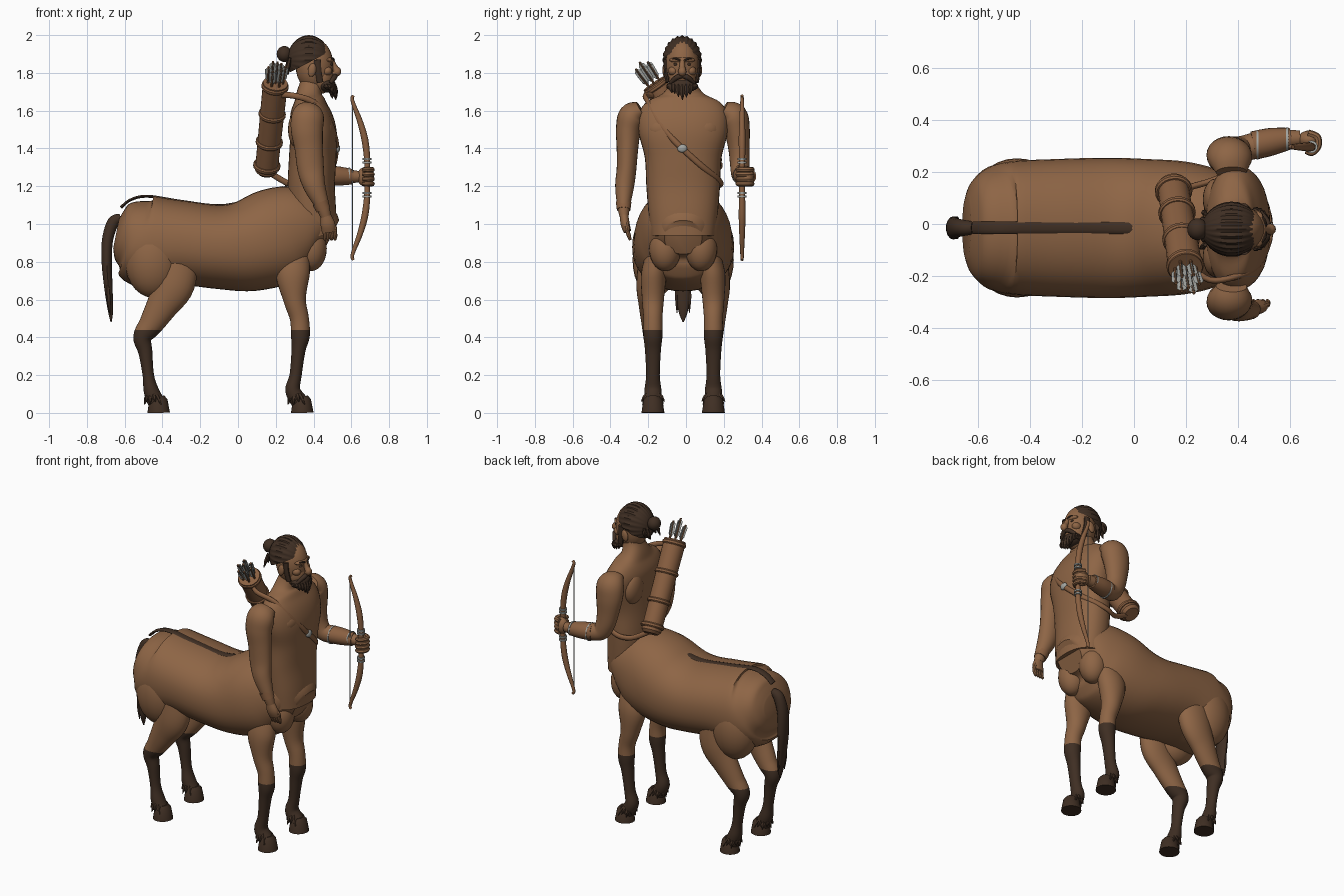
import bpy, bmesh, math, random
from mathutils import Vector, Matrix

random.seed(4)
if "Cube" in bpy.data.objects:
    bpy.data.objects.remove(bpy.data.objects["Cube"])
C = -0.015  # y of the body's middle plane
made = []


def material(name, rgb):
    m = bpy.data.materials.new(name)
    m.use_nodes = True
    m.diffuse_color = (*rgb, 1)
    m.node_tree.nodes["Principled BSDF"].inputs["Base Color"].default_value = (*rgb, 1)
    return m


SKIN = material("brown skin", (0.27, 0.13, 0.06))
DARK = material("dark hair", (0.05, 0.028, 0.017))
LEATHER = material("leather", (0.25, 0.115, 0.052))
METAL = material("grey metal", (0.36, 0.37, 0.35))


def finish(name, bm, *mats):
    bmesh.ops.recalc_face_normals(bm, faces=bm.faces)
    me = bpy.data.meshes.new(name)
    bm.to_mesh(me)
    bm.free()
    for m in mats:
        me.materials.append(m)
    ob = bpy.data.objects.new(name, me)
    bpy.context.collection.objects.link(ob)
    made.append(ob)
    return ob


def smooth_path(st, steps):
    """Catmull-Rom through stations of (x, y, z, side radius, other radius)."""
    out = []
    for i in range(len(st) - 1):
        a, b, c, d = st[max(i - 1, 0)], st[i], st[i + 1], st[min(i + 2, len(st) - 1)]
        for k in range(steps):
            t = k / steps
            out.append([0.5 * (2 * q + (r - p) * t + (2 * p - 5 * q + 4 * r - s) * t * t
                               + (3 * q - p - 3 * r + s) * t ** 3) for p, q, r, s in zip(a, b, c, d)])
    return out + [list(st[-1])]


def loft(name, stations, mat, sides=24, steps=5, ref=(0, 1, 0), power=2, dark_below=None):
    pts = smooth_path([s if len(s) == 5 else (*s, s[3]) for s in stations], steps)
    bm = bmesh.new()
    rings = []
    for i, p in enumerate(pts):
        t = (Vector(pts[min(i + 1, len(pts) - 1)][:3]) - Vector(pts[max(i - 1, 0)][:3])).normalized()
        u = Vector(ref)
        u = (u - t * u.dot(t)).normalized()
        v = t.cross(u)
        ring = []
        for k in range(sides):
            an = math.tau * k / sides
            c, s = math.cos(an), math.sin(an)
            c = math.copysign(abs(c) ** (2 / power), c)
            s = math.copysign(abs(s) ** (2 / power), s)
            ring.append(bm.verts.new(Vector(p[:3]) + u * p[3] * c + v * p[4] * s))
        rings.append(ring)
    for r, q in zip(rings, rings[1:]):
        for k in range(sides):
            j = (k + 1) % sides
            bm.faces.new((r[k], r[j], q[j], q[k]))
    bm.faces.new(rings[0])
    bm.faces.new(rings[-1])
    if dark_below:
        bmesh.ops.bisect_plane(bm, geom=bm.verts[:] + bm.edges[:] + bm.faces[:],
                               plane_co=(0, 0, dark_below), plane_no=(0, 0, 1))
        for f in bm.faces:
            f.material_index = int(f.calc_center_median().z < dark_below)
        return finish(name, bm, mat, DARK)
    return finish(name, bm, mat)


def blob(name, loc, rad, mat, tilt=0):
    bm = bmesh.new()
    bmesh.ops.create_uvsphere(bm, u_segments=24, v_segments=14, radius=1)
    bm.transform(Matrix.Translation(loc) @ Matrix.Rotation(tilt, 4, 'Y') @ Matrix.Diagonal((*rad, 1)))
    return finish(name, bm, mat)


def spike(name, a, b, r, mat=DARK):
    ref = (1, 0, 0) if abs(a[0] - b[0]) < abs(a[2] - b[2]) else (0, 1, 0)
    mid = [(p + q) / 2 for p, q in zip(a, b)]
    loft(name, [(*a, r * 0.6), (*mid, r), (*b, 0.002)], mat, sides=6, steps=2, ref=ref)


# Horse barrel: x, middle z, half width, half height
barrel = [(-.645, .95, .12, .08), (-.62, .945, .18, .145), (-.57, .935, .225, .195), (-.48, .905, .255, .245),
          (-.3, .90, .265, .223), (-.1, .878, .27, .222), (.05, .885, .265, .243), (.2, .93, .255, .26),
          (.32, .96, .225, .24), (.42, .96, .18, .17), (.49, .93, .1, .1)]
loft("horse_body", [(x, C, z, w, h) for x, z, w, h in barrel], SKIN, sides=40, power=2.2)
loft("spine_stripe", [(x, C, z + h - .003, .024, .008) for x, z, w, h in barrel[1:7]] +
     [(.12, C, 1.155, .02, .008)], DARK, sides=10)
for i in range(9):
    x = .08 + .02 * i
    spike("mane_tuft", (x, C, 1.12 + .25 * (x - .08)), (x + .015, C, 1.165 + .25 * (x - .08)), .016)

# Tail
loft("tail", [(-.62, C, 1.03, .025), (-.66, C, 1.01, .032), (-.69, C, .92, .04, .03), (-.695, C, .8, .045, .028),
              (-.685, C, .65, .04, .022), (-.675, C, .54, .025, .014), (-.672, C, .48, .003)], DARK, sides=14)
for dy in (-.03, .03):
    spike("tail_lock", (-.69, C + dy, .7), (-.68, C + dy * 1.1, .53), .014)

# Legs and chest muscles, both sides
fore = [(.31, .135, .86, .05, .07), (.29, .155, .74, .067, .09), (.3, .16, .6, .058, .06), (.325, .16, .5, .05, .05),
        (.33, .16, .41, .05, .05), (.32, .16, .33, .042, .037), (.305, .16, .2, .036, .032),
        (.29, .16, .12, .045, .04), (.325, .16, .06, .045, .045)]
hind = [(-.33, .165, .82, .07, .12), (-.34, .18, .68, .068, .11), (-.4, .175, .57, .06, .085),
        (-.46, .165, .47, .055, .065), (-.505, .16, .4, .05, .05), (-.49, .16, .32, .04, .037),
        (-.475, .16, .2, .035, .03), (-.46, .16, .12, .045, .04), (-.435, .16, .06, .045, .045)]
for s, side in ((1, "left"), (-1, "right")):
    for kind, path in (("front", fore), ("hind", hind)):
        loft(f"{side}_{kind}_leg", [(x, C + s * y, z, a, b) for x, y, z, a, b in path], SKIN, dark_below=.44)
        x, y = path[-1][0] + .015, C + s * .16
        loft(f"{side}_{kind}_hoof", [(x - .005, y, .085, .035, .035), (x - .002, y, .07, .05, .048),
                                     (x, y, 0, .061, .06)], DARK, steps=1)
        for k in range(9):
            an = math.pi * (.35 + 1.3 * k / 8)
            dx, dy = math.cos(an), math.sin(an)
            spike("fetlock_hair", (x - .03 + .025 * dx, y + .025 * dy, .11),
                  (x - .015 + .06 * dx, y + .062 * dy, .045 + .015 * (k % 2)), .012)
    blob(f"{side}_haunch", (-.45, C + s * .15, .81), (.15, .118, .2), SKIN)
    blob(f"{side}_breast", (.385, C + s * .095, .87), (.085, .085, .12), SKIN)
    blob(f"{side}_pectoral", (.445, C + s * .1, 1.5), (.065, .1, .075), SKIN)
    blob(f"{side}_shoulder_blade", (.315, C + s * .11, 1.5), (.05, .08, .1), SKIN)

# Human torso and neck: x, z, half width, half depth
torso = [(.4, .935, .17, .12), (.395, 1.05, .183, .125), (.388, 1.2, .195, .125), (.395, 1.35, .203, .125),
         (.4, 1.48, .235, .123), (.385, 1.58, .235, .11), (.38, 1.645, .195, .085), (.378, 1.69, .11, .068),
         (.39, 1.75, .07, .06), (.4, 1.82, .065, .06)]
loft("torso", [(x, C, z, w, d) for x, z, w, d in torso], SKIN, sides=36, power=2.25)

# Right arm hanging down
loft("right_arm", [(.375, -.24, 1.61, .04, .06), (.37, -.285, 1.575, .07, .085), (.365, -.305, 1.5, .066, .085),
                   (.375, -.31, 1.4, .057, .075), (.385, -.315, 1.29, .052, .07), (.405, -.325, 1.2, .05, .058),
                   (.445, -.33, 1.1, .035, .038), (.465, -.328, 1.04, .024, .028)], SKIN)
loft("right_cuff", [(.435, -.33, 1.115, .041, .043), (.452, -.33, 1.075, .036, .038)], LEATHER, steps=1)
loft("right_hand", [(.463, -.328, 1.05, .022, .026), (.475, -.322, 1.0, .024, .038), (.48, -.31, .96, .02, .036)], SKIN)
for i in range(4):
    x = .455 + .018 * i
    loft("right_finger", [(x, -.313, .97, .011), (x + .006, -.303, .94, .011), (x + .004, -.295, .915, .007)], SKIN, sides=8)
loft("right_thumb", [(.495, -.318, 1.01, .013), (.513, -.31, .975, .012), (.512, -.305, .95, .007)], SKIN, sides=8)

# Left arm bent forward, with bracer
loft("left_arm", [(.375, .2, 1.61, .04, .06), (.37, .25, 1.575, .072, .085), (.365, .27, 1.5, .068, .085),
                  (.37, .28, 1.4, .056, .07), (.385, .285, 1.32, .052, .06), (.42, .29, 1.265, .05, .055),
                  (.5, .31, 1.255, .05, .05), (.58, .325, 1.252, .038, .038), (.64, .33, 1.25, .03, .03)], SKIN)
loft("left_bracer", [(.46, .302, 1.257, .055, .053), (.53, .317, 1.254, .053, .051),
                     (.605, .33, 1.25, .041, .041)], LEATHER)
for x, y, r in ((.475, .305, .057), (.59, .327, .045)):
    loft("bracer_band", [(x - .004, y, 1.254, r), (x + .004, y, 1.254, r)], METAL, steps=1)
blob("left_fist", (.675, .325, 1.25), (.045, .035, .052), SKIN)
for i in range(4):
    z = 1.213 + .025 * i
    loft("left_finger", [(.67, .35, z, .014), (.705, .335, z, .014), (.708, .3, z, .014), (.685, .275, z, .013),
                         (.66, .28, z, .009)], SKIN, sides=8, ref=(0, 0, 1))

# Bow
BY = .297
half = [(.682, 0, .015), (.684, .09, .016), (.672, .2, .018), (.645, .3, .015), (.615, .38, .011), (.604, .42, .009),
        (.612, .435, .008)]
loft("bow", [(x, BY, 1.245 - h, r) for x, h, r in reversed(half[1:])] +
     [(x, BY, 1.245 + h, r) for x, h, r in half], LEATHER, sides=12)
loft("bow_string", [(.605, BY, .83, .003), (.605, BY, 1.66, .003)], METAL, sides=6, steps=1)
for d in (-.1, -.08, .08, .1):
    loft("bow_band", [(.683, BY, 1.24 + d, .024), (.683, BY, 1.25 + d, .024)], METAL, steps=1)

# Quiver on the back, running along its own axis
low, high = Vector((.15, .145, 1.285)), Vector((.198, -.17, 1.745))


def on_quiver(name, spans, mat):
    loft(name, [(*low.lerp(high, t), r) for t, r in spans], mat, steps=1, ref=(1, 0, 0))


on_quiver("quiver", [(-.03, .045), (0, .06), (.97, .066), (1, .066), (1, .055), (.93, .05)], LEATHER)
for t in (.03, .3, .62, .94):
    on_quiver("quiver_band", [(t, .066), (t + .012, .072), (t + .035, .072), (t + .047, .066)], LEATHER)
axis = (high - low).normalized()
for k in range(7):
    an = math.tau * k / 6
    off = Vector((math.cos(an), .8 * math.sin(an), .5 * math.sin(an))) * (.035 if k < 6 else 0)
    foot = high + off
    end = foot + axis * random.uniform(.1, .14) + off * .3
    loft("arrow_shaft", [(*(foot - axis * .1), .006), (*end, .006)], LEATHER, sides=8, steps=1, ref=(1, 0, 0))
    for ref in ((1, 0, 0), (0, 1, 0)):
        loft("arrow_feather", [(*foot.lerp(end, t), w, .002) for t, w in ((.1, .004), (.3, .018), (.85, .018), (.95, .006))],
             METAL, sides=6, steps=1, ref=ref)

# Chest strap and clasp
strap = [(.21, -.15, 1.68), (.29, -.215, 1.68), (.4, -.2, 1.645), (.475, -.16, 1.56), (.515, -.08, 1.46),
         (.522, -.02, 1.4), (.505, .08, 1.31), (.45, .155, 1.25), (.37, .187, 1.215), (.28, .16, 1.21), (.17, .13, 1.27)]
loft("strap", [(*p, .016, .012) for p in strap], LEATHER, sides=12, ref=(0, 0, 1))
blob("strap_clasp", (.527, -.02, 1.4), (.014, .026, .022), METAL)

# Head and face
HY = -.02
blob("head", (.405, HY, 1.84), (.1, .09, .14), SKIN)
blob("jaw", (.44, HY, 1.775), (.065, .072, .085), SKIN)
blob("brow", (.478, HY, 1.868), (.03, .068, .018), SKIN)
loft("nose", [(.495, HY, 1.87, .012), (.512, HY, 1.83, .016), (.525, HY, 1.805, .022), (.505, HY, 1.79, .012)], SKIN, sides=12)
for s in (1, -1):
    blob("ear", (.392, HY + s * .093, 1.815), (.022, .012, .036), SKIN, .2)
    blob("cheek", (.468, HY + s * .048, 1.81), (.03, .026, .025), SKIN)
    blob("eye", (.491, HY + s * .034, 1.845), (.01, .013, .008), DARK)
    loft("eyebrow", [(.508, HY + s * .012, 1.868, .005), (.502, HY + s * .035, 1.875, .006),
                     (.482, HY + s * .06, 1.868, .004)], DARK, sides=8, ref=(0, 0, 1))
    loft("sideburn", [(.42, HY + s * .088, 1.87, .012, .02), (.425, HY + s * .085, 1.81, .012, .018),
                      (.435, HY + s * .076, 1.75, .012, .018)], DARK, sides=10)
    loft("moustache", [(.515, HY, 1.785, .012), (.51, HY + s * .03, 1.775, .014), (.488, HY + s * .065, 1.745, .009)],
         DARK, sides=10, ref=(0, 0, 1))

# Beard
blob("beard", (.468, HY, 1.735), (.05, .075, .04), DARK)
for row, (r, n) in enumerate(((1, 11), (.6, 7))):
    for k in range(n):
        an = math.pi * (k / (n - 1) - .5)
        x, y = .465 + .045 * r * math.cos(an), HY + .072 * r * math.sin(an)
        spike("beard_lock", (x, y, 1.74), (x + .008, y * .95, 1.655 + .045 * abs(math.sin(an)) + random.uniform(0, .015)), .016)

# Ridged hair drawn back into a bun
bm = bmesh.new()
bmesh.ops.create_uvsphere(bm, u_segments=96, v_segments=20, radius=1)
bm.transform(Matrix.Rotation(math.pi / 2, 4, 'Y'))
for v in bm.verts:
    k = 1 + .03 * math.cos(24 * math.atan2(v.co.y, v.co.z)) * (1 - v.co.x ** 2)
    v.co = (.375 + .115 * v.co.x, HY + .103 * k * v.co.y, 1.868 + .128 * k * v.co.z)
bmesh.ops.bisect_plane(bm, geom=bm.verts[:] + bm.edges[:] + bm.faces[:], plane_co=(.27, 0, 1.8),
                       plane_no=(-.11, 0, .21), clear_inner=True)
finish("hair", bm, DARK)
blob("hair_bun", (.245, HY, 1.9), (.04, .042, .042), DARK)
for k in range(6):
    y = HY - .06 + .024 * k
    spike("loose_lock", (.275, y, 1.88), (.255 + .01 * (k % 2), y * 1.2, 1.79 + .02 * (k % 3)), .012)

# Smooth shading with sharp creases
bpy.ops.object.select_all(action='DESELECT')
for ob in made:
    ob.select_set(True)
bpy.context.view_layer.objects.active = made[0]
bpy.ops.object.shade_smooth_by_angle(angle=math.radians(40))
